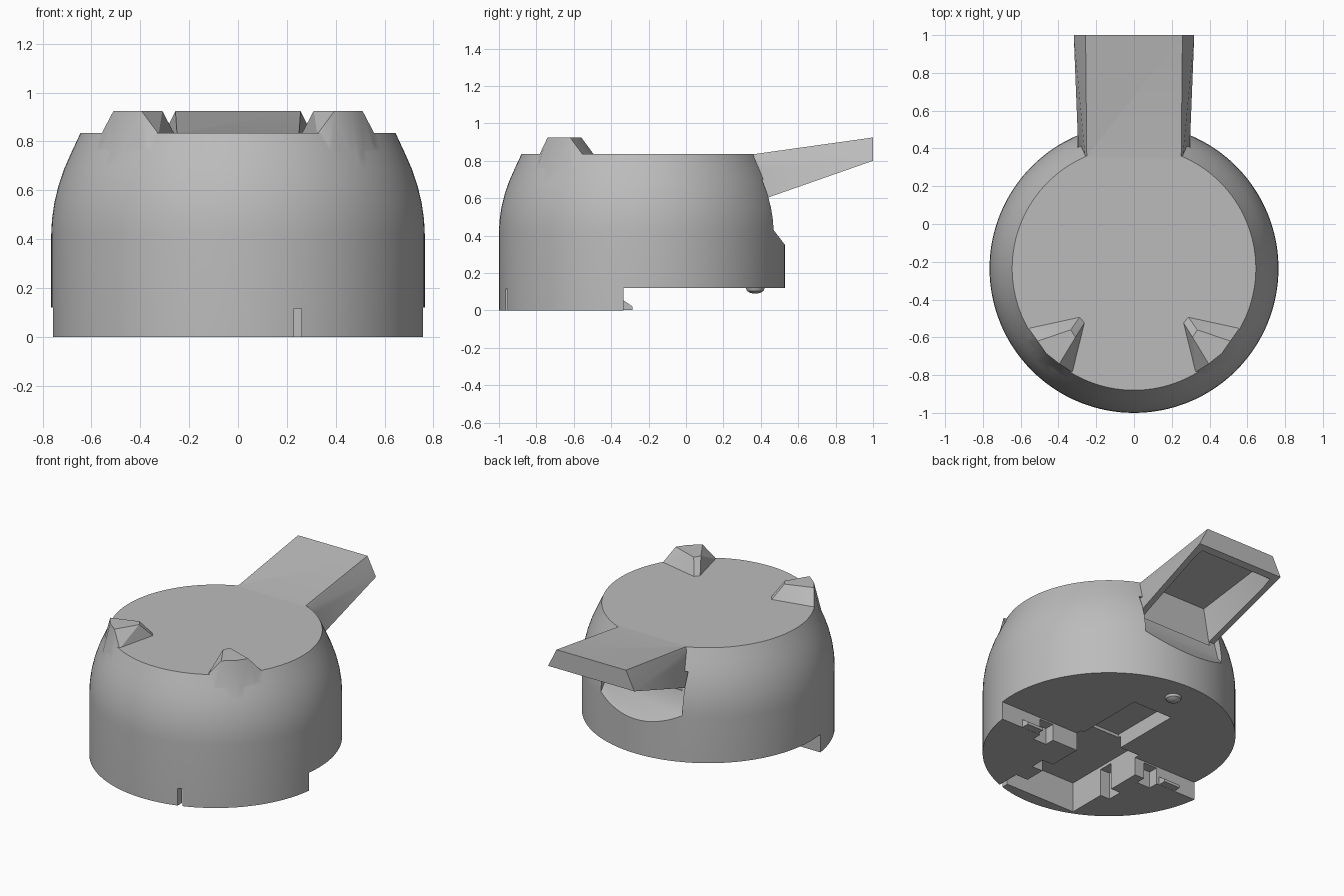
import bpy, bmesh, math
from mathutils import Vector

cube = bpy.data.objects.get("Cube")
if cube:
    bpy.data.objects.remove(cube)

grey = bpy.data.materials.new("plain_grey")
grey.use_nodes = True
colour = (0.5, 0.5, 0.5, 1)
grey.diffuse_color = colour
grey.node_tree.nodes["Principled BSDF"].inputs["Base Color"].default_value = colour

CY = -0.235  # axis of the round body


def finish(name, bm):
    bmesh.ops.recalc_face_normals(bm, faces=bm.faces)
    mesh = bpy.data.meshes.new(name)
    bm.to_mesh(mesh)
    bm.free()
    ob = bpy.data.objects.new(name, mesh)
    bpy.context.collection.objects.link(ob)
    mesh.materials.append(grey)
    return ob


def hull(name, points):
    bm = bmesh.new()
    for p in points:
        bm.verts.new(p)
    bmesh.ops.convex_hull(bm, input=bm.verts)
    return finish(name, bm)


def box(name, x0, x1, y0, y1, z0, z1):
    return hull(name, [(x, y, z) for x in (x0, x1) for y in (y0, y1) for z in (z0, z1)])


def prism(name, x0, x1, outline):
    bm = bmesh.new()
    face = bm.faces.new([bm.verts.new((x0, y, z)) for y, z in outline])
    new = bmesh.ops.extrude_face_region(bm, geom=[face])["geom"]
    verts = [v for v in new if isinstance(v, bmesh.types.BMVert)]
    bmesh.ops.translate(bm, verts=verts, vec=(x1 - x0, 0, 0))
    return finish(name, bm)


def combine(target, other, operation):
    mod = target.modifiers.new(operation.lower(), "BOOLEAN")
    mod.operation = operation
    mod.solver = "EXACT"
    mod.object = other
    bpy.context.view_layer.objects.active = target
    bpy.ops.object.modifier_apply(modifier=mod.name)
    bpy.data.objects.remove(other)


def lathe(name, profile, centre, steps):
    bm = bmesh.new()
    rings = []
    for r, z in profile:
        rings.append([bm.verts.new((centre[0] + r * math.cos(a), centre[1] + r * math.sin(a), z))
                      for a in (2 * math.pi * i / steps for i in range(steps))])
    for low, high in zip(rings, rings[1:]):
        for i in range(steps):
            j = (i + 1) % steps
            bm.faces.new((low[i], low[j], high[j], high[i]))
    bm.faces.new(rings[0])
    bm.faces.new(rings[-1])
    return finish(name, bm)


def handle_section(y, inset=0.0, drop=0.0):
    # Trapezoid slice of the handle: narrow on top, wide below
    top = 0.835 + (y - 0.36) * 0.14 - inset
    low = 0.59 + (y - 0.4) * 0.35 - drop
    wt = 0.25 + (y - 0.36) * 0.01 - inset
    wl = 0.295 + (y - 0.4) * 0.04 - inset
    return [(-wt, y, top), (wt, y, top), (wl, y, low), (-wl, y, low)]


# Round body with a shoulder curving in to a flat top
body = lathe("body", [(0.765, 0), (0.765, 0.42), (0.762, 0.48), (0.752, 0.55), (0.735, 0.62),
                      (0.711, 0.69), (0.68, 0.76), (0.645, 0.835)], (0, CY), 128)

# Raised underside behind the front skirt
combine(body, box("rear_cut", -1, 1, -0.335, 1, -0.1, 0.12), "DIFFERENCE")

# Finger recess in the back, under the handle
combine(body, prism("finger_recess", -0.3, 0.3,
                    [(0.56, 0.31), (0.43, 0.48), (0.40, 0.59), (0.385, 0.7), (0.7, 0.7), (0.7, 0.31)]),
        "DIFFERENCE")

# Hollow handle
combine(body, hull("handle", handle_section(0.25) + handle_section(1.0)), "UNION")
combine(body, hull("handle_hollow", handle_section(0.40, 0.035, 0.03) + handle_section(0.96, 0.035, 0.03)),
        "DIFFERENCE")

# Pair of wedge lugs on the front rim
for side in (-1, 1):
    top = [(0.31, -0.60), (0.335, -0.56), (0.51, -0.62), (0.465, -0.685), (0.395, -0.74)]
    base = [(0.26, -0.52), (0.285, -0.49), (0.56, -0.55), (0.325, -0.785)]
    foot = [(0.61, -0.61), (0.52, -0.74), (0.37, -0.85)]
    points = [(side * x, y, 0.925) for x, y in top]
    points += [(side * x, y, 0.83) for x, y in base]
    points += [(side * x, y, 0.6) for x, y in foot]
    combine(body, hull("lug", points), "UNION")

# Cavity inside the skirt, with side notches and a narrow front slot
for x0, x1, y0, y1, z1 in ((-0.29, 0.17, -0.92, -0.3, 0.2),
                           (0.1, 0.26, -0.92, -0.8, 0.19),
                           (0.23, 0.26, -1.1, -0.85, 0.115),
                           (0.15, 0.25, -0.66, -0.56, 0.18),
                           (-0.36, -0.27, -0.66, -0.56, 0.18),
                           (0.36, 0.46, -0.4, -0.3, 0.11),
                           (-0.46, -0.36, -0.4, -0.3, 0.11)):
    combine(body, box("skirt_cut", x0, x1, y0, y1, -0.1, z1), "DIFFERENCE")

# Pocket in the underside
combine(body, box("pocket", -0.145, 0.145, -0.32, 0.175, 0, 0.22), "DIFFERENCE")

# Small catches behind the skirt
for side in (-1, 1):
    a, b = sorted((side * 0.48, side * 0.6))
    prism("catch_left" if side > 0 else "catch_right", a, b,
          [(-0.345, 0.001), (-0.285, 0.001), (-0.285, 0.02), (-0.335, 0.055), (-0.345, 0.055)])

# Domed stud under the back
lathe("underside_stud", [(0.012, 0.09), (0.03, 0.095), (0.045, 0.105), (0.052, 0.125)], (0, 0.37), 24)

# Smooth shading with crisp edges
bpy.ops.object.select_all(action="DESELECT")
for ob in bpy.context.collection.objects:
    if ob.type == "MESH":
        ob.data.materials.clear()
        ob.data.materials.append(grey)
        for poly in ob.data.polygons:
            poly.material_index = 0
        ob.select_set(True)
        bpy.context.view_layer.objects.active = ob
bpy.ops.object.shade_smooth_by_angle(angle=math.radians(25))
